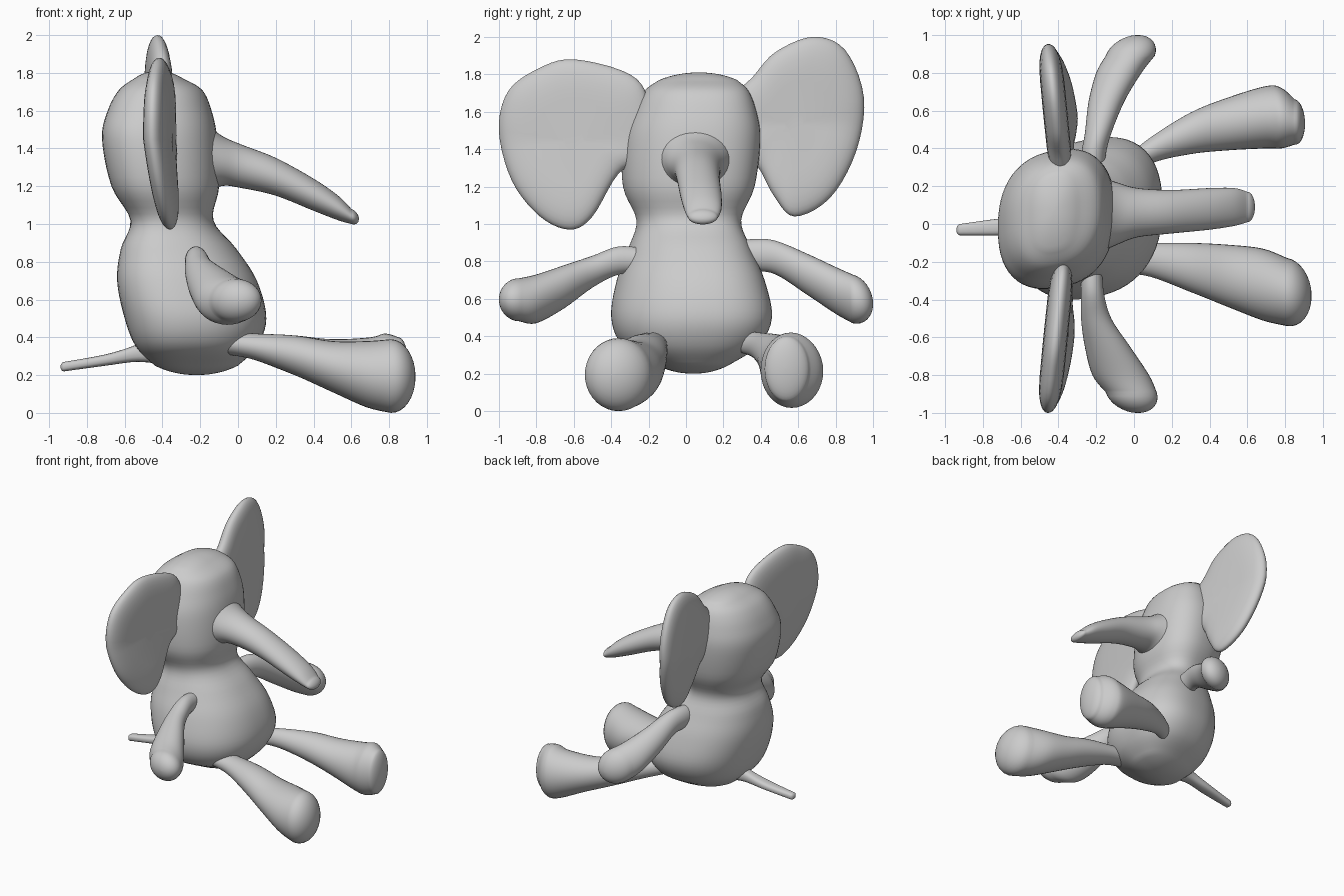
import bpy
import bmesh
import math
from mathutils import Vector

default_cube = bpy.data.objects.get("Cube")
if default_cube:
    bpy.data.objects.remove(default_cube, do_unlink=True)

# Single plush colour
plush = bpy.data.materials.new("soft_grey")
plush.use_nodes = True
grey = (0.6, 0.6, 0.6, 1.0)
plush.diffuse_color = grey
plush.node_tree.nodes["Principled BSDF"].inputs["Base Color"].default_value = grey


def spline(points, steps, closed=False):
    """Smooth curve through tuples of any length."""
    count = len(points)
    result = []
    for i in range(count if closed else count - 1):
        def pick(k):
            return points[k % count] if closed else points[max(0, min(count - 1, k))]
        a, b, c, d = pick(i - 1), pick(i), pick(i + 1), pick(i + 2)
        for s in range(steps):
            t = s / steps
            result.append(tuple(
                q + t * ((r - p) / 2 + t * (p - 2.5 * q + 2 * r - w / 2
                                            + t * (1.5 * (q - r) + (w - p) / 2)))
                for p, q, r, w in zip(a, b, c, d)))
    if not closed:
        result.append(tuple(points[-1]))
    return result


def skin(name, rings):
    """Join rings of points into one closed smooth surface."""
    bm = bmesh.new()
    loops = [[bm.verts.new(p) for p in ring] for ring in rings]
    for low, high in zip(loops, loops[1:]):
        for i in range(len(low)):
            j = (i + 1) % len(low)
            bm.faces.new((low[i], low[j], high[j], high[i]))
    bm.faces.new(loops[0])
    bm.faces.new(loops[-1])
    bmesh.ops.recalc_face_normals(bm, faces=bm.faces)
    mesh = bpy.data.meshes.new(name)
    bm.to_mesh(mesh)
    bm.free()
    mesh.materials.append(plush)
    for face in mesh.polygons:
        face.use_smooth = True
    part = bpy.data.objects.new(name, mesh)
    bpy.context.collection.objects.link(part)
    return part


def cap(station, before, length, dome):
    """Shrinking stations that round off an end; dome is the angle the arc starts at."""
    run = station[0] - before[0]
    direction = math.copysign(1, run)
    middle = [(station[k] + station[k + 1]) / 2 for k in (1, 3)]
    earlier = [(before[k] + before[k + 1]) / 2 for k in (1, 3)]
    half = [(station[k + 1] - station[k]) / 2 for k in (1, 3)]
    result = []
    for i in range(1, 9):
        angle = dome + (math.pi / 2 - dome) * i / 8.2
        rise = (math.sin(angle) - math.sin(dome)) / (1 - math.sin(dome))
        shrink = math.cos(angle) / math.cos(dome)
        reach = direction * length * rise
        row = [station[0] + reach]
        for m, e, h in zip(middle, earlier, half):
            centre = m + (m - e) / run * reach / 2
            row += [centre - h * shrink, centre + h * shrink]
        result.append(tuple(row))
    return result


def loft(name, axis, stations, start=0.0, end=0.05, dome=0.0, square=2.0, skew=0.0, sides=36):
    """Stations: position on the axis, then low and high limits of the other two axes."""
    rows = spline(stations, 5)
    first = cap(rows[0], rows[1], start, dome)[::-1] if start else []
    rows = first + rows + cap(rows[-1], rows[-4], end, dome)
    across = [k for k in range(3) if k != axis]
    rings = []
    for at, low_a, high_a, low_b, high_b in rows:
        ring = []
        for i in range(sides):
            angle = math.tau * i / sides
            point = Vector()
            point[axis] = at
            for k, wave, low, high in ((across[0], math.cos(angle), low_a, high_a),
                                       (across[1], math.sin(angle), low_b, high_b)):
                bulge = math.copysign(abs(wave) ** (2 / square), wave)
                point[k] = (low + high) / 2 + (high - low) / 2 * bulge
            point[across[1]] += skew * (point[across[0]] - (low_a + high_a) / 2)
            ring.append(point)
        rings.append(ring)
    return skin(name, rings)


def ear(name, outline, curl):
    """Padded flap, swept back at the outside, its lower tip curling forward."""
    edge = spline(outline, 5, closed=True)
    mid_y = sum(p[0] for p in edge) / len(edge)
    mid_z = sum(p[1] for p in edge) / len(edge)
    layers = 18
    rings = []
    for i in range(layers + 1):
        angle = math.pi * (i / layers - 0.5) * 0.995
        size = math.cos(angle) ** 0.4
        ring = []
        for y, z in edge:
            py, pz = mid_y + (y - mid_y) * size, mid_z + (z - mid_z) * size
            shift = curl * max(0, mid_z - pz) - 0.1 * (abs(py) - abs(mid_y))
            ring.append((-0.415 + shift + 0.065 * math.sin(angle), py, pz))
        rings.append(ring)
    return skin(name, rings)


# Torso and head: one pear-and-ball form pinched at the neck, turned slightly sideways
loft("body_and_head", 2, [
    (0.25, -0.44, 0.0, -0.16, 0.23),
    (0.35, -0.54, 0.1, -0.33, 0.38),
    (0.5, -0.6, 0.15, -0.39, 0.45),
    (0.7, -0.64, 0.1, -0.36, 0.41),
    (0.87, -0.62, -0.01, -0.3, 0.34),
    (1.02, -0.57, -0.13, -0.26, 0.29),
    (1.2, -0.67, -0.1, -0.33, 0.36),
    (1.45, -0.72, -0.11, -0.33, 0.39),
    (1.6, -0.69, -0.14, -0.28, 0.37),
    (1.71, -0.63, -0.19, -0.22, 0.33),
    (1.77, -0.55, -0.29, -0.14, 0.27)],
    start=0.05, end=0.04, dome=0.96, square=2.4, skew=0.17, sides=56)

# Trunk, flared where it leaves the face
loft("trunk", 0, [
    (-0.2, -0.16, 0.26, 1.14, 1.56),
    (-0.09, -0.11, 0.22, 1.2, 1.47),
    (0.02, -0.07, 0.19, 1.19, 1.42),
    (0.2, -0.05, 0.18, 1.15, 1.35),
    (0.4, -0.03, 0.19, 1.07, 1.24),
    (0.53, -0.01, 0.19, 1.02, 1.15),
    (0.6, 0.01, 0.17, 1.0, 1.08)], end=0.04)

# Ears
ear("left_ear", [
    (0.25, 1.66), (0.36, 1.79), (0.48, 1.92), (0.68, 2.0), (0.85, 1.93),
    (0.95, 1.68), (0.91, 1.39), (0.77, 1.14), (0.58, 1.04), (0.47, 1.15),
    (0.38, 1.31), (0.25, 1.42)], 0.16)
ear("right_ear", [
    (-0.2, 1.65), (-0.3, 1.8), (-0.6, 1.88), (-0.79, 1.83), (-0.95, 1.71),
    (-1.0, 1.5), (-0.93, 1.23), (-0.78, 1.04), (-0.62, 0.97), (-0.5, 1.04),
    (-0.36, 1.27), (-0.2, 1.38)], 0.12)

# Arms, thickening towards the paws
loft("left_arm", 1, [
    (0.22, -0.28, -0.16, 0.77, 0.9),
    (0.36, -0.28, -0.15, 0.75, 0.92),
    (0.48, -0.26, -0.12, 0.73, 0.91),
    (0.65, -0.24, -0.05, 0.62, 0.84),
    (0.8, -0.2, 0.04, 0.52, 0.77),
    (0.89, -0.15, 0.11, 0.47, 0.73)], end=0.11)
loft("right_arm", 1, [
    (-0.22, -0.28, -0.17, 0.74, 0.87),
    (-0.36, -0.28, -0.16, 0.73, 0.88),
    (-0.5, -0.28, -0.12, 0.66, 0.83),
    (-0.65, -0.26, -0.02, 0.55, 0.78),
    (-0.8, -0.22, 0.08, 0.47, 0.73),
    (-0.89, -0.15, 0.12, 0.48, 0.71)], end=0.11)

# Legs, stretched forward with big rounded feet
loft("left_leg", 0, [
    (-0.06, 0.22, 0.34, 0.32, 0.43),
    (0.09, 0.32, 0.46, 0.28, 0.42),
    (0.3, 0.37, 0.59, 0.2, 0.41),
    (0.5, 0.39, 0.67, 0.12, 0.39),
    (0.7, 0.4, 0.73, 0.03, 0.4),
    (0.78, 0.4, 0.72, 0.02, 0.42),
    (0.85, 0.42, 0.66, 0.05, 0.4)], end=0.055)
loft("right_leg", 0, [
    (-0.06, -0.26, -0.1, 0.31, 0.43),
    (0.09, -0.28, -0.1, 0.28, 0.42),
    (0.3, -0.36, -0.1, 0.2, 0.41),
    (0.5, -0.44, -0.11, 0.11, 0.38),
    (0.68, -0.51, -0.13, 0.03, 0.38),
    (0.81, -0.54, -0.18, 0.0, 0.39)], end=0.13)

# Flat tail
loft("tail", 0, [
    (-0.42, -0.06, 0.06, 0.26, 0.42),
    (-0.54, -0.05, 0.04, 0.27, 0.36),
    (-0.7, -0.06, 0.03, 0.25, 0.31),
    (-0.92, -0.06, 0.0, 0.22, 0.27)], end=0.02, square=2.6, sides=20)
